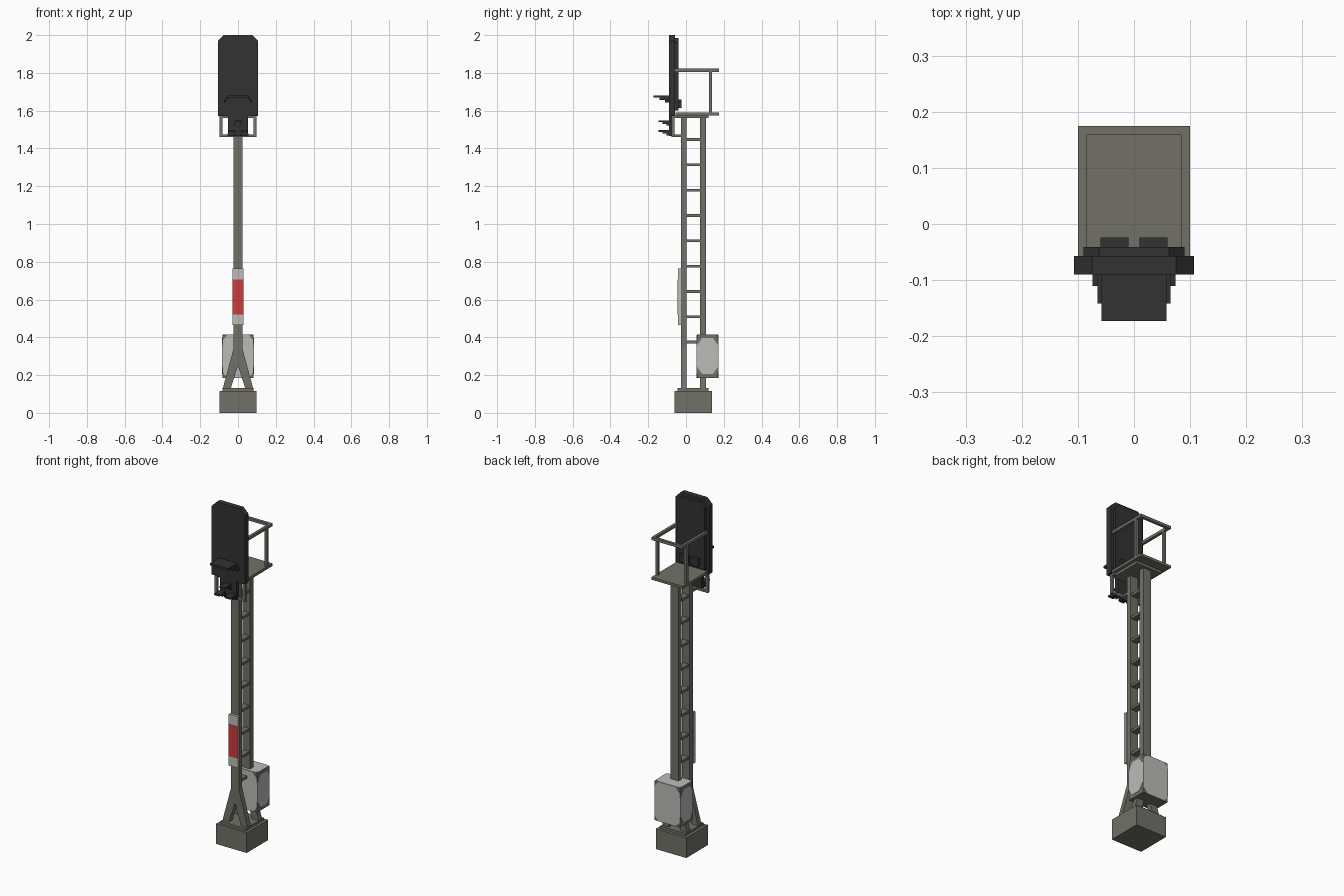
import bpy, bmesh

cube = bpy.data.objects.get("Cube")
if cube:
    bpy.data.objects.remove(cube, do_unlink=True)


def material(name, r, g, b):
    m = bpy.data.materials.new(name)
    m.use_nodes = True
    m.diffuse_color = (r, g, b, 1)
    m.node_tree.nodes["Principled BSDF"].inputs["Base Color"].default_value = (r, g, b, 1)
    return m


STEEL = material("weathered steel grey", 0.165, 0.165, 0.14)
BLACK = material("signal black", 0.032, 0.032, 0.032)
PALE = material("pale grey", 0.50, 0.50, 0.49)
RED = material("stripe red", 0.60, 0.045, 0.045)


def prism(name, pts, axis, lo, hi, mat):
    """Extrude a 2D outline along an axis (outline uses the other two axes in order)."""
    def place(p, d):
        v = list(p)
        v.insert("xyz".index(axis), d)
        return v
    bm = bmesh.new()
    a = [bm.verts.new(place(p, lo)) for p in pts]
    b = [bm.verts.new(place(p, hi)) for p in pts]
    bm.faces.new(a)
    bm.faces.new(b[::-1])
    for i in range(len(pts)):
        j = (i + 1) % len(pts)
        bm.faces.new((a[i], b[i], b[j], a[j]))
    bmesh.ops.recalc_face_normals(bm, faces=bm.faces)
    me = bpy.data.meshes.new(name)
    bm.to_mesh(me)
    bm.free()
    me.materials.append(mat)
    ob = bpy.data.objects.new(name, me)
    bpy.context.collection.objects.link(ob)
    return ob


def box(name, x, y, z, mat):
    return prism(name, [(x[0], y[0]), (x[1], y[0]), (x[1], y[1]), (x[0], y[1])],
                 "z", z[0], z[1], mat)


def octagon(a0, a1, b0, b1, ca, cb):
    """Rectangle outline with all four corners cut."""
    return [(a0 + ca, b0), (a1 - ca, b0), (a1, b0 + cb), (a1, b1 - cb),
            (a1 - ca, b1), (a0 + ca, b1), (a0, b1 - cb), (a0, b0 + cb)]


def tombstone(w, z0, z1, c):
    """Panel outline with the two top corners cut."""
    return [(-w, z0), (w, z0), (w, z1 - c), (w - c, z1), (-w + c, z1), (-w, z1 - c)]


# Foundation
box("foundation_block", (-0.098, 0.098), (-0.06, 0.137), (0, 0.117), STEEL)
box("base_plate", (-0.082, 0.082), (-0.045, 0.12), (0.117, 0.131), STEEL)

# Twin masts, each splitting into an inverted Y foot
mast = [(-0.025, 1.56), (-0.025, 0.335), (-0.08, 0.131), (-0.038, 0.131), (0, 0.25),
        (0.038, 0.131), (0.08, 0.131), (0.025, 0.335), (0.025, 1.56)]
for name, y0 in (("front_mast", -0.027), ("back_mast", 0.075)):
    prism(name, mast, "y", y0, y0 + 0.03, STEEL)

# Ladder rungs between the masts
for i in range(9):
    z = 0.375 + i * 0.1340
    box(f"ladder_rung_{i + 1}", (-0.02, 0.02), (0.0, 0.078), (z - 0.007, z + 0.007), STEEL)

# Equipment cabinet with pale painted panels
cx, cy, cz = (-0.082, 0.082), (0.058, 0.17), (0.185, 0.413)
box("cabinet", cx, cy, cz, STEEL)
T = 0.002
wide = octagon(*cx, *cz, 0.026, 0.03)
prism("cabinet_front_panel", wide, "y", cy[0] - T, cy[0], PALE)
prism("cabinet_back_panel", wide, "y", cy[1], cy[1] + T, PALE)
side = octagon(*cy, 0.205, 0.397, 0.028, 0.04)
prism("cabinet_left_panel", side, "x", cx[1], cx[1] + T, PALE)
prism("cabinet_right_panel", side, "x", cx[0] - T, cx[0], PALE)
prism("cabinet_top_panel", octagon(*cx, *cy, 0.012, 0.012), "z", cz[1], cz[1] + T, PALE)

# Marker board on the front mast
box("marker_board", (-0.03, 0.03), (-0.042, -0.027), (0.466, 0.764), PALE)
box("marker_red_band", (-0.03, 0.03), (-0.044, -0.042), (0.522, 0.706), RED)

# Platform and guard rail
box("mast_cap_plate", (-0.082, 0.082), (-0.045, 0.12), (1.56, 1.575), STEEL)
box("platform", (-0.1, 0.1), (-0.055, 0.174), (1.575, 1.59), STEEL)
for side_name, s in (("left", 1), ("right", -1)):
    xs = sorted((s * 0.084, s * 0.1))
    box(f"{side_name}_top_rail", xs, (-0.06, 0.175), (1.806, 1.822), STEEL)
    box(f"{side_name}_rail_post", xs, (0.121, 0.137), (1.59, 1.806), STEEL)
box("back_top_rail", (-0.084, 0.084), (0.159, 0.175), (1.806, 1.822), STEEL)

# Main signal head
prism("signal_screen", tombstone(0.107, 1.572, 2.0, 0.032), "y", -0.09, -0.057, BLACK)
prism("signal_housing", tombstone(0.09, 1.60, 1.985, 0.028), "y", -0.057, -0.041, BLACK)
for side_name, s in (("left", 1), ("right", -1)):
    box(f"{side_name}_connector_box", sorted((s * 0.01, s * 0.06)), (-0.041, -0.024),
        (1.615, 1.66), BLACK)


def hood(name, x, z, w, depth, k):
    """Lamp hood: a flat top with stepped cheeks that flare out and shorten downwards."""
    box(f"{name}_top", (x - w, x + w), (-0.09 - depth, -0.089), (z - 0.012 * k, z), BLACK)
    for tag, s in (("left", 1), ("right", -1)):
        for i, (reach, a, b) in enumerate(((0.62, 0.9, 1.12), (0.25, 1.08, 1.27))):
            top = z - 0.012 * k * (i + 1)
            box(f"{name}_{tag}_cheek_{i + 1}", sorted((x + s * a * w, x + s * b * w)),
                (-0.09 - depth * reach, -0.089), (top - 0.013 * k, top), BLACK)


hood("main_hood", 0, 1.681, 0.058, 0.083, 1)

# Lower three-lamp signal with its hoods
box("lower_signal_box", (-0.053, 0.053), (-0.09, -0.066), (1.466, 1.572), BLACK)
for i, (x, z) in enumerate(((0, 1.548), (-0.034, 1.497), (0.034, 1.497))):
    hood(f"lower_hood_{i + 1}", x, z, 0.017, 0.055, 0.75)

# Hanger frame carrying the lower signal
for side_name, s in (("left", 1), ("right", -1)):
    xs = sorted((s * 0.082, s * 0.097))
    box(f"{side_name}_hanger", xs, (-0.076, -0.061), (1.46, 1.575), STEEL)
box("hanger_crossbar", (-0.097, 0.097), (-0.076, -0.061), (1.46, 1.474), STEEL)
box("hanger_top_bar", (-0.097, 0.097), (-0.076, -0.045), (1.561, 1.575), STEEL)
box("hanger_bracket", (-0.025, 0.025), (-0.061, -0.026), (1.46, 1.474), STEEL)
